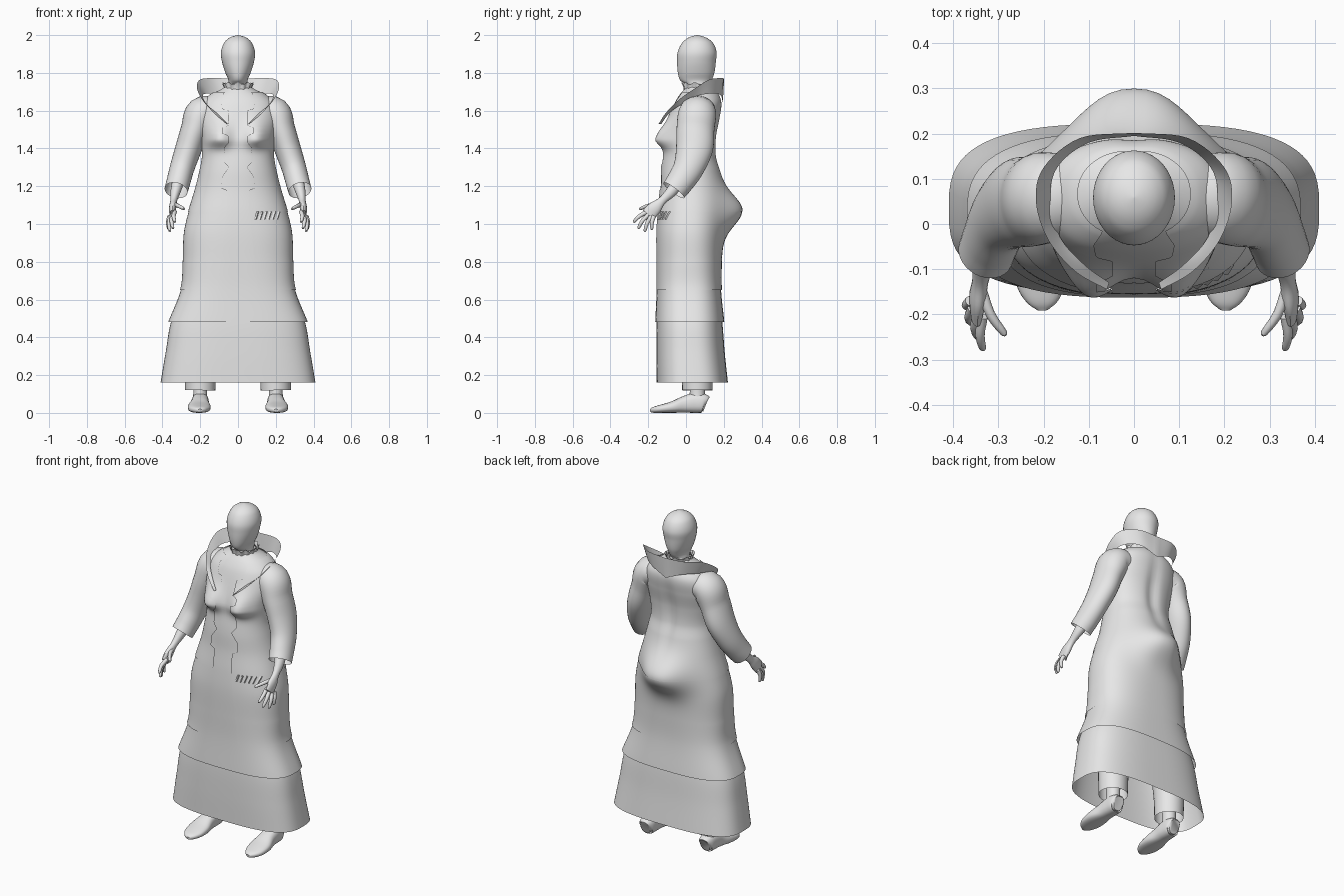
import bpy, bmesh, math
from mathutils import Vector

if "Cube" in bpy.data.objects:
    bpy.data.objects.remove(bpy.data.objects["Cube"])

cloth = bpy.data.materials.new("plain grey")
cloth.diffuse_color = (0.8, 0.8, 0.8, 1)
cloth.use_nodes = True
cloth.node_tree.nodes["Principled BSDF"].inputs["Base Color"].default_value = cloth.diffuse_color


def at(table, t):
    """Smooth (Hermite) lookup of a table row by its first column."""
    n = len(table)
    t = min(max(t, table[0][0]), table[-1][0])
    i = max(k for k in range(n - 1) if table[k][0] <= t)

    def slope(k, c):
        a, b = table[max(k - 1, 0)], table[min(k + 1, n - 1)]
        return (b[c] - a[c]) / (b[0] - a[0])
    p, q = table[i], table[i + 1]
    h = q[0] - p[0]
    s = (t - p[0]) / h
    return [(2*s**3 - 3*s*s + 1) * p[c] + (s**3 - 2*s*s + s) * h * slope(i, c)
            + (3*s*s - 2*s**3) * q[c] + (s**3 - s*s) * h * slope(i + 1, c)
            for c in range(1, len(p))]


def linear(table, t):
    for (a, va), (b, vb) in zip(table, table[1:]):
        if t <= b:
            return va + (vb - va) * max(0, (t - a) / (b - a))
    return table[-1][1]


def loft(name, rings, closed=True, caps=(False, False), mirror=False):
    bm = bmesh.new()
    rows = [[bm.verts.new(p) for p in r] for r in rings]
    m = len(rows[0])
    for a, b in zip(rows, rows[1:]):
        for j in range(m if closed else m - 1):
            k = (j + 1) % m
            bm.faces.new((a[j], a[k], b[k], b[j]))
    if caps[0]:
        bm.faces.new(rows[0][::-1])
    if caps[1]:
        bm.faces.new(rows[-1])
    bmesh.ops.recalc_face_normals(bm, faces=bm.faces)
    me = bpy.data.meshes.new(name)
    bm.to_mesh(me)
    bm.free()
    me.shade_smooth()
    me.set_sharp_from_angle(angle=math.radians(45))
    me.materials.append(cloth)
    ob = bpy.data.objects.new(name, me)
    bpy.context.collection.objects.link(ob)
    if mirror:
        ob.modifiers.new("mirror", 'MIRROR')
    return ob


def spow(v, e):
    return math.copysign(abs(v) ** e, v)


# z, half width, front y, back y, squareness
BODY = [(.48, .37, -.163, .203, 2.8), (.66, .30, -.155, .185, 2.7),
        (.80, .288, -.155, .185, 2.5), (.95, .282, -.155, .19, 2.4),
        (1.06, .258, -.148, .195, 2.3), (1.18, .222, -.135, .19, 2.2),
        (1.28, .197, -.13, .175, 2.2), (1.36, .183, -.12, .155, 2.2),
        (1.46, .188, -.10, .155, 2.3), (1.56, .20, -.085, .173, 2.3),
        (1.64, .185, -.06, .182, 2.3), (1.69, .135, -.03, .165, 2.2),
        (1.72, .075, -.005, .13, 2), (1.74, .065, 0, .12, 2)]
SKIRT = [(.16, .41, -.155, .222, 3), (.32, .383, -.157, .205, 2.9),
         (.48, .355, -.155, .192, 2.8), (.60, .305, -.145, .175, 2.7)]
HEAD = [(1.66, .058, 0, .115, 2), (1.735, .052, 0, .12, 2), (1.76, .05, -.03, .135, 2),
        (1.80, .067, -.043, .15, 2), (1.86, .085, -.047, .158, 2),
        (1.91, .09, -.044, .162, 2), (1.96, .073, -.02, .142, 2),
        (1.985, .047, .01, .11, 2), (1.997, .018, .04, .078, 2), (2.0, .003, .056, .062, 2)]
# side (-1 front, 1 back), x, z, depth, x spread, spread below, spread above
BUMPS = [(-1, .1, 1.45, .065, .07, .045, .085), (-1, -.1, 1.45, .065, .07, .045, .085),
         (1, .06, 1.07, .07, .1, .11, .11), (1, -.06, 1.07, .07, .1, .11, .11),
         (1, 0, 1.42, -.016, .035, .2, .2)]


def surface(table, z, a, off=0):
    """Point on a garment at height z, angle a measured from the front."""
    hw, yf, yb, n = at(table, z)
    s, c = math.sin(a), math.cos(a)
    x = (hw + off) * spow(s, 2 / n)
    y = (yf + yb) / 2 - ((yb - yf) / 2 + off) * spow(c, 2 / n)
    if table is BODY:
        for side, bx, bz, d, sx, lo, hi in BUMPS:
            if side * -c > 0:
                sz = lo if z < bz else hi
                y += (side * d * min(1, abs(c) * 2)
                      * math.exp(-((x - bx) / sx) ** 2 - ((z - bz) / sz) ** 2))
    return (x, y, z)


def angle_of(table, z, x):
    hw, _, _, n = at(table, z)
    return math.asin(min(1, (x / hw)) ** (n / 2))


def garment(name, table, z0, z1, off=0, gap=None, steps=50, seg=72, caps=(False, False)):
    rings = []
    for i in range(steps + 1):
        z = z0 + (z1 - z0) * i / steps
        if gap:
            a0 = angle_of(table, z, linear(gap, z))
            angs = [a0 + (2 * math.pi - 2 * a0) * j / seg for j in range(seg + 1)]
        else:
            angs = [2 * math.pi * j / seg for j in range(seg)]
        rings.append([surface(table, z, a, off) for a in angs])
    return loft(name, rings, not gap, caps)


def tube(name, rows, ref=(0, 1, 0), seg=16, k=5, n=2, caps=(True, True)):
    """Swept limb, rows of x, y, z, radius across, radius along ref; mirrored."""
    T = [(i, *r) for i, r in enumerate(rows)]
    end = len(rows) - 1
    rings = []
    for i in range(end * k + 1):
        t = i / k
        x, y, z, ru, rv = at(T, t)
        d = (Vector(at(T, t + .05)[:3]) - Vector(at(T, t - .05)[:3])).normalized()
        v = Vector(ref)
        v = (v - v.dot(d) * d).normalized()
        u = v.cross(d)
        ring = []
        for j in range(seg):
            a = 2 * math.pi * j / seg
            p = (Vector((x, y, z)) + u * ru * spow(math.cos(a), 2 / n)
                 + v * rv * spow(math.sin(a), 2 / n))
            p.z = max(p.z, 0)
            ring.append(p)
        rings.append(ring)
    return loft(name, rings, True, caps, True)


# Head and neck
garment("head", HEAD, 1.66, 2.0, steps=48, seg=40, caps=(False, True))

# Layered robe: underskirt, dress, open coat skirt and jacket
garment("underskirt", SKIRT, .16, .60, steps=20)
garment("dress", BODY, .48, 1.74, steps=90)
garment("coat_skirt", BODY, .65, 1.09, .005, [(.65, .105), (1.06, .06), (1.1, .06)])
EDGE = [(1.06, .058), (1.18, .055), (1.19, .085), (1.25, .08), (1.30, .045), (1.33, .07),
        (1.41, .065), (1.43, .045), (1.47, .05), (1.48, .08), (1.51, .08), (1.52, .045),
        (1.60, .045), (1.61, .08), (1.66, .085), (1.70, .065)]
garment("jacket", BODY, 1.065, 1.70, .008, EDGE, steps=90)

# Small pleats at one side of the waist
for i in range(6):
    rings = []
    for z in (1.025, 1.045, 1.066):
        x = .085 + .022 * i + (z - 1.025) * .3
        rings.append([surface(BODY, z, angle_of(BODY, z, x + w), o)
                      for w, o in ((0, .005), (.006, .01), (.012, .005))])
    loft("waist_pleat", rings, False)

# Wavy neck frill
rings = []
for z, r in ((1.70, .07), (1.725, .072), (1.745, .08)):
    rings.append([((r + (z - 1.70) * .12 * math.cos(14 * a)) * math.sin(a),
                   .06 - (r + (z - 1.70) * .12 * math.cos(14 * a)) * math.cos(a),
                   z + (z - 1.70) * .12 * math.cos(9 * a))
                  for a in (2 * math.pi * j / 84 for j in range(84))])
loft("neck_frill", rings)

# Standing collar running down into lapels
TOP = [(0, 0, .202, 1.768), (1, .12, .19, 1.772), (2, .20, .125, 1.765), (3, .217, .05, 1.72),
       (4, .19, -.035, 1.66), (5, .13, -.105, 1.59), (6, .06, -.145, 1.53)]
LOW = [(0, 0, .195, 1.645), (1, .1, .18, 1.685), (2, .17, .125, 1.69), (3, .185, .05, 1.675),
       (4, .163, -.03, 1.63), (5, .11, -.09, 1.585), (6, .055, -.13, 1.53)]
rings = []
for i in range(37):
    a, b = Vector(at(LOW, i / 6)), Vector(at(TOP, i / 6))
    rings.append([a.lerp(b, s / 4) for s in range(5)])
loft("collar", rings, False, mirror=True)

# Sleeves
tube("sleeve", [(.11, .07, 1.60, .07, .08), (.19, .06, 1.585, .088, .10),
                (.228, .05, 1.50, .075, .10), (.262, .045, 1.40, .07, .098),
                (.295, .015, 1.30, .065, .082), (.315, -.03, 1.225, .063, .073),
                (.328, -.065, 1.178, .062, .068)], seg=32, caps=(True, False))

# Forearm, palm, fingers and thumb
tube("hand", [(.31, -.02, 1.25, .035, .035), (.33, -.075, 1.175, .027, .03),
              (.34, -.125, 1.125, .018, .022), (.346, -.165, 1.085, .019, .036),
              (.349, -.20, 1.048, .013, .038)])
for name, base, tip in (
        ("index_finger", (.335, -.205, 1.065), (.335, -.280, 1.01)),
        ("middle_finger", (.347, -.200, 1.048), (.345, -.255, .975)),
        ("ring_finger", (.357, -.185, 1.038), (.362, -.220, .96)),
        ("little_finger", (.362, -.170, 1.042), (.368, -.182, .97)),
        ("thumb", (.338, -.145, 1.105), (.285, -.248, 1.08))):
    b, t = Vector(base), Vector(tip)
    mid = b.lerp(t, .5) + Vector((.006, -.004, .004))
    tube(name, [(*b, .012, .012), (*mid, .0105, .0105), (*b.lerp(t, .92), .008, .008),
                (*t, .002, .002)], seg=10, k=3)

# Trousers, ankles and shoes
tube("trouser_leg", [(.20, .06, .12, .08, .08), (.195, .06, .3, .085, .085),
                     (.15, .05, .75, .1, .1)], seg=28, caps=(False, True))
tube("ankle", [(.20, .06, .07, .038, .042), (.20, .06, .13, .037, .04),
               (.20, .06, .25, .045, .045)], seg=20)
tube("shoe", [(.20, .106, .045, .04, .03), (.20, .09, .051, .05, .043),
              (.20, .04, .052, .052, .046), (.202, -.01, .044, .044, .048),
              (.205, -.07, .031, .031, .06), (.205, -.13, .022, .022, .056),
              (.203, -.17, .016, .016, .036), (.202, -.19, .012, .008, .012)],
     ref=(1, 0, 0), seg=24, n=2.5)
